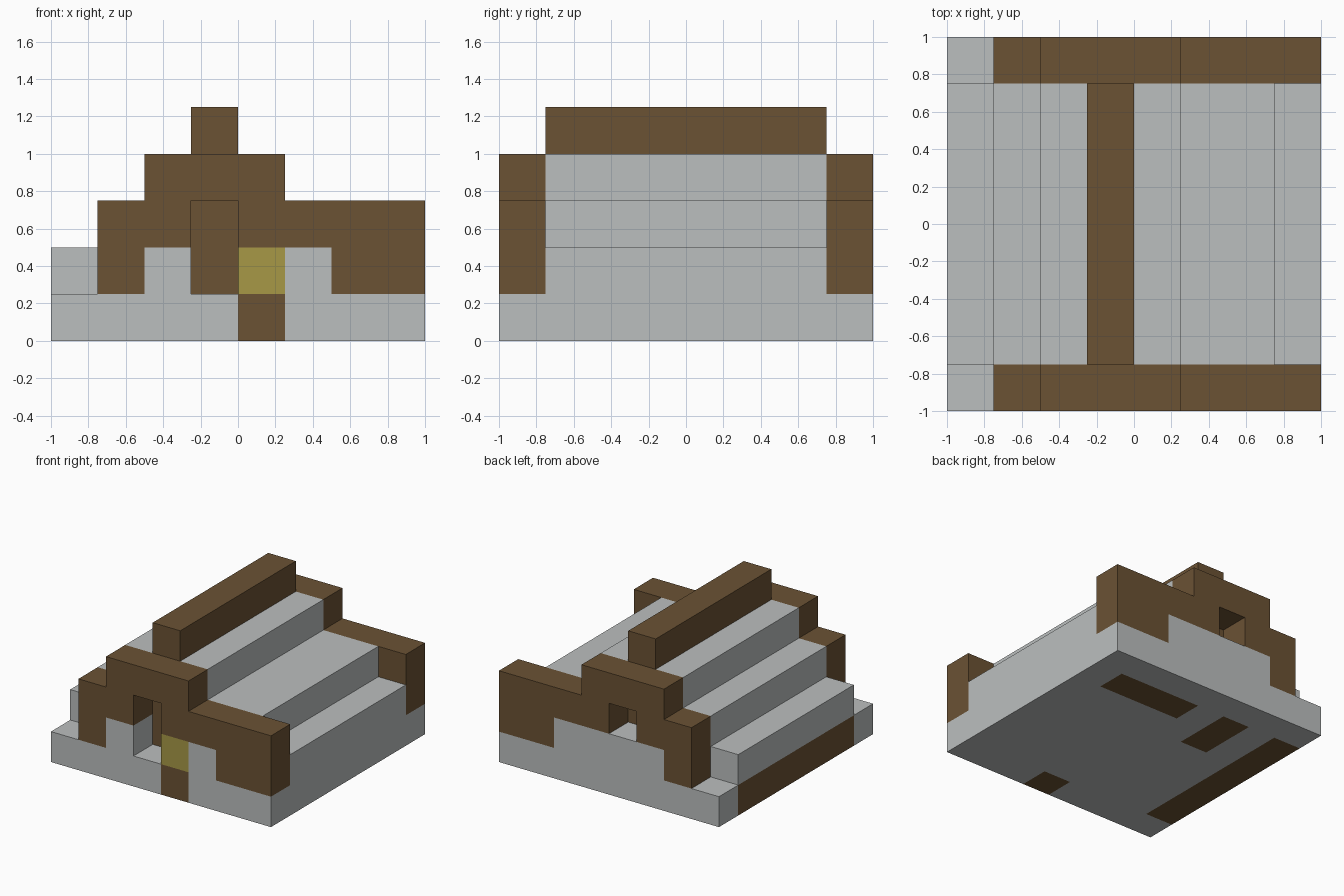
import bpy
import bmesh
from mathutils import Vector

cube = bpy.data.objects.get("Cube")
if cube:
    bpy.data.objects.remove(cube, do_unlink=True)

U = 0.25  # block size; all parts sit on this grid


def make_material(name, color):
    mat = bpy.data.materials.new(name)
    mat.use_nodes = True
    mat.diffuse_color = (*color, 1)
    for node in mat.node_tree.nodes:
        if node.type == 'BSDF_PRINCIPLED':
            node.inputs["Base Color"].default_value = (*color, 1)
    return mat


STONE = make_material("pale grey stone", (0.50, 0.52, 0.52))
WOOD = make_material("brown wood", (0.147, 0.084, 0.034))
LAMP = make_material("dull yellow", (0.39, 0.314, 0.061))


def finish(bm, name, *mats):
    bmesh.ops.recalc_face_normals(bm, faces=bm.faces)
    mesh = bpy.data.meshes.new(name)
    bm.to_mesh(mesh)
    bm.free()
    for mat in mats:
        mesh.materials.append(mat)
    obj = bpy.data.objects.new(name, mesh)
    bpy.context.collection.objects.link(obj)
    return obj


def prism(name, profile, y0, y1, mat):
    """Extrude an (x, z) profile, given in blocks, from y0 to y1."""
    bm = bmesh.new()
    face = bm.faces.new([bm.verts.new((x * U, y0 * U, z * U)) for x, z in profile])
    out = bmesh.ops.extrude_face_region(bm, geom=[face])
    verts = [v for v in out["geom"] if isinstance(v, bmesh.types.BMVert)]
    bmesh.ops.translate(bm, verts=verts, vec=(0, (y1 - y0) * U, 0))
    return finish(bm, name, mat)


def block(name, x0, x1, z0, z1, y0, y1, mat):
    return prism(name, [(x0, z0), (x1, z0), (x1, z1), (x0, z1)], y0, y1, mat)


# Foundation slab, cut into blocks so the timber blocks can be coloured
bm = bmesh.new()
bmesh.ops.create_cube(bm, size=1)
bmesh.ops.scale(bm, verts=bm.verts, vec=(8 * U, 8 * U, U))
bmesh.ops.translate(bm, verts=bm.verts, vec=(0, 0, U / 2))
for axis in (Vector((1, 0, 0)), Vector((0, 1, 0))):
    for i in range(-3, 4):
        geom = bm.verts[:] + bm.edges[:] + bm.faces[:]
        bmesh.ops.bisect_plane(bm, geom=geom, plane_co=axis * i * U, plane_no=axis)

# Timber areas as x range, y range in blocks
timber = [(0, 3, 2, 3), (-2, -1, 1, 3), (0, 1, -4, -3), (-4, -3, -3, 3)]
bm.normal_update()
for f in bm.faces:
    c = (f.calc_center_median() - f.normal * U / 2) / U
    f.material_index = int(any(a < c.x < b and d < c.y < e for a, b, d, e in timber))
finish(bm, "foundation", STONE, WOOD)

# Stepped roof slopes either side of the ridge wall
left_steps = [(0, 1), (4, 1), (4, 2), (3, 2), (3, 3), (1, 3), (1, 4), (0, 4)]
right_steps = [(-1, 1), (-4, 1), (-4, 2), (-3, 2), (-3, 3), (-2, 3), (-2, 4), (-1, 4)]
prism("left_roof_steps", left_steps, -3, 3, STONE)
prism("right_roof_steps", right_steps, -3, 3, STONE)
block("ridge_wall", -1, 0, 1, 5, -3, 3, WOOD)

# Timber gables with an opening under the ridge
gable = [(-3, 1), (-2, 1), (-2, 2), (-1, 2), (-1, 3), (0, 3), (0, 2), (2, 2),
         (2, 1), (4, 1), (4, 3), (1, 3), (1, 4), (-2, 4), (-2, 3), (-3, 3)]
prism("front_gable", gable, -4, -3, WOOD)
prism("back_gable", gable, 3, 4, WOOD)

# Stone infill below the gables and the yellow block beside the doorway
block("front_infill_right", -2, -1, 1, 2, -4, -3, STONE)
block("front_infill_left", 1, 2, 1, 2, -4, -3, STONE)
block("back_infill", -2, 2, 1, 2, 3, 4, STONE)
block("yellow_block", 0, 1, 1, 2, -4, -3, LAMP)
